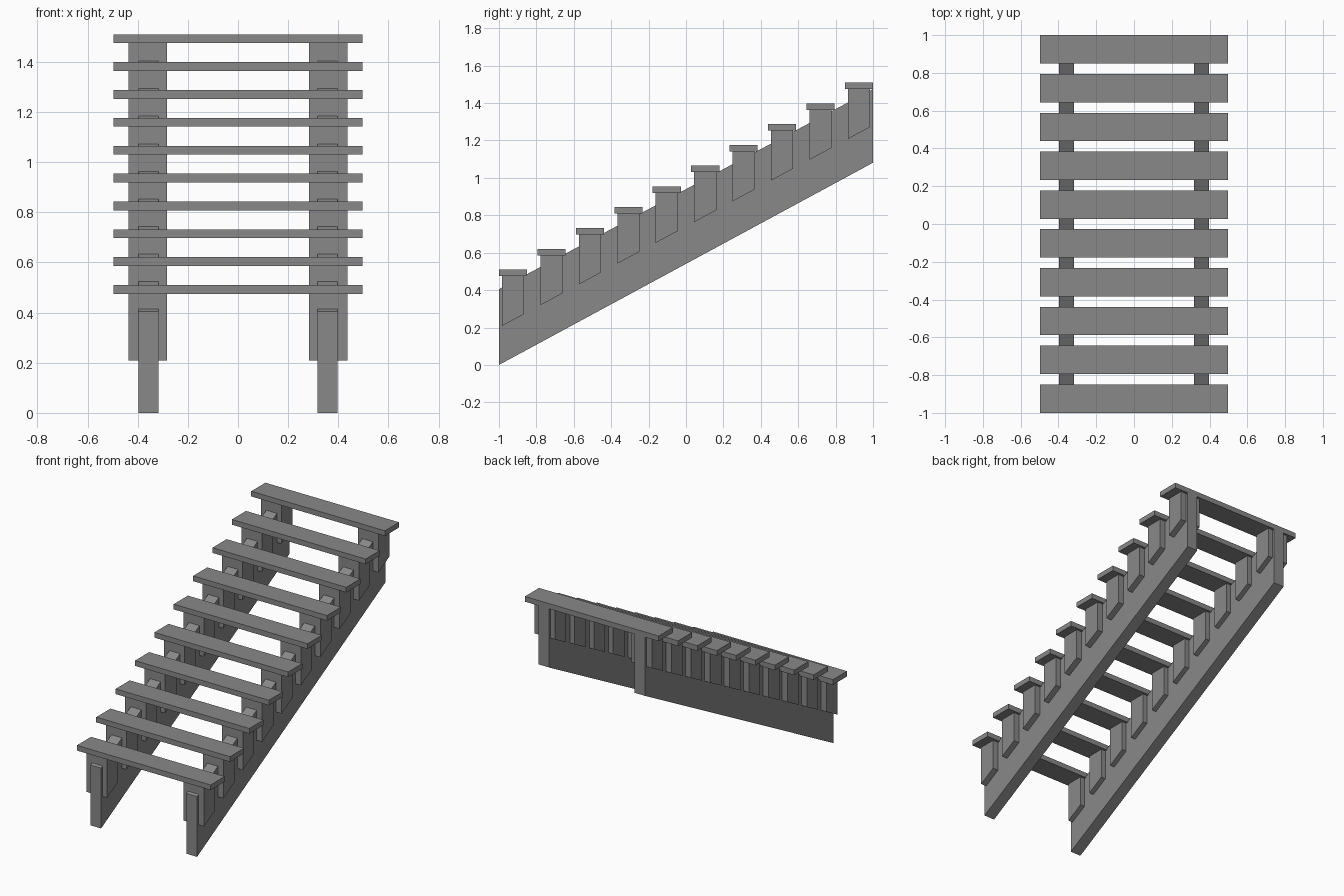
import bpy, bmesh

cube = bpy.data.objects.get("Cube")
if cube:
    bpy.data.objects.remove(cube, do_unlink=True)

grey = bpy.data.materials.new("mid grey")
grey.use_nodes = True
colour = (0.25, 0.25, 0.25, 1)
grey.diffuse_color = colour
grey.node_tree.nodes["Principled BSDF"].inputs["Base Color"].default_value = colour


def extrude_profile(name, profile, x0, x1):
    """Extrude a closed (y, z) outline from x0 to x1."""
    bm = bmesh.new()
    face = bm.faces.new([bm.verts.new((x0, y, z)) for y, z in profile])
    ext = bmesh.ops.extrude_face_region(bm, geom=[face])
    moved = [g for g in ext["geom"] if isinstance(g, bmesh.types.BMVert)]
    bmesh.ops.translate(bm, verts=moved, vec=(x1 - x0, 0, 0))
    bmesh.ops.recalc_face_normals(bm, faces=bm.faces)
    mesh = bpy.data.meshes.new(name)
    bm.to_mesh(mesh)
    bm.free()
    mesh.materials.append(grey)
    obj = bpy.data.objects.new(name, mesh)
    bpy.context.collection.objects.link(obj)
    return obj


STEPS = 10
RUN = 1.85 / (STEPS - 1)
RISE = 1.0 / (STEPS - 1)
SLOPE = RISE / RUN

# Sloping side beams
beam = [(-1, 0), (1, 2 * SLOPE), (1, 1.475), (-1, 0.405)]
for side, x0, x1 in (("left", 0.317, 0.396), ("right", -0.396, -0.317)):
    extrude_profile(side + "_stringer", beam, x0, x1)

# Treads, each carried by a slant-bottomed block on both beams
for i in range(STEPS):
    y, z = -1 + i * RUN, 0.475 + i * RISE
    extrude_profile(f"tread_{i + 1}",
                    [(y, z), (y + 0.15, z), (y + 0.15, z + 0.035), (y, z + 0.035)],
                    -0.497, 0.497)
    front, back, low = y + 0.016, y + 0.134, z - 0.267
    block = [(front, low), (back, low + (back - front) * SLOPE), (back, z), (front, z)]
    for side, x0, x1 in (("left", 0.284, 0.437), ("right", -0.437, -0.284)):
        extrude_profile(f"{side}_support_{i + 1}", block, x0, x1)
